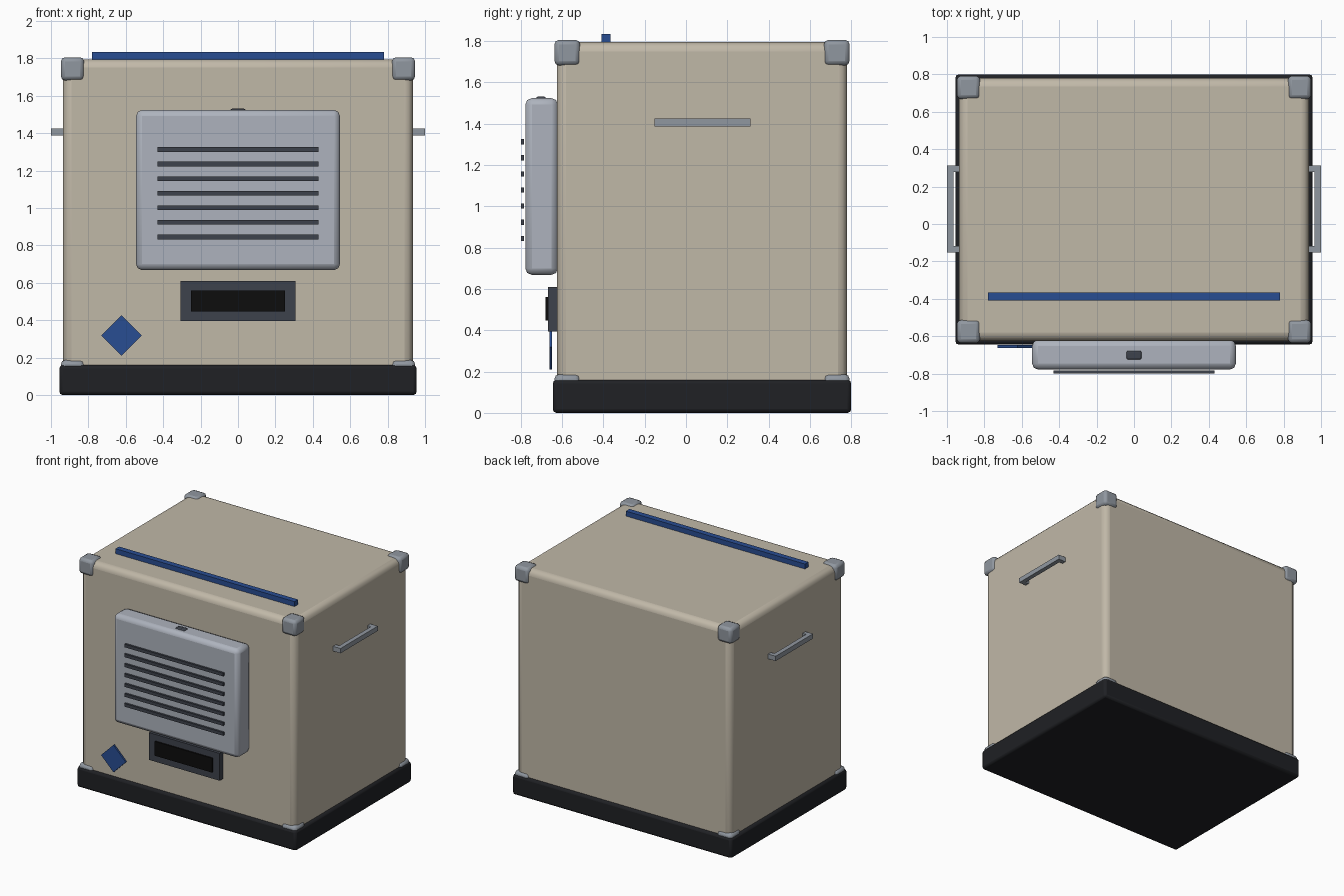
import bpy
from math import radians

if "Cube" in bpy.data.objects:
    bpy.data.objects.remove(bpy.data.objects["Cube"])


def material(name, rgb):
    m = bpy.data.materials.new(name)
    m.diffuse_color = (*rgb, 1)
    m.use_nodes = True
    m.node_tree.nodes["Principled BSDF"].inputs["Base Color"].default_value = m.diffuse_color
    return m


TAN = material("tan_shell", (0.53, 0.48, 0.39))
LIGHT = material("light_grey", (0.42, 0.45, 0.51))
STEEL = material("steel", (0.28, 0.31, 0.35))
SLATE = material("slate", (0.048, 0.055, 0.072))
RUBBER = material("rubber", (0.014, 0.015, 0.018))
BLACK = material("black", (0.004, 0.004, 0.004))
BLUE = material("blue", (0.022, 0.075, 0.29))


def box(name, x, y, z, mat, bevel=0, segments=1):
    """Box from (min, max) ranges, with an optional bevel."""
    bpy.ops.mesh.primitive_cube_add(size=1, location=[(a + b) / 2 for a, b in (x, y, z)])
    ob = bpy.context.object
    ob.name = name
    ob.scale = [b - a for a, b in (x, y, z)]
    bpy.ops.object.transform_apply(location=False, rotation=False, scale=True)
    ob.data.materials.append(mat)
    if bevel:
        mod = ob.modifiers.new("bevel", 'BEVEL')
        mod.width = bevel
        mod.segments = segments
        bpy.ops.object.shade_smooth_by_angle(angle=radians(35))
    return ob


# Shell and plinth
box("body", (-0.935, 0.935), (-0.625, 0.78), (0.1, 1.795), TAN, 0.045, 3)
box("base", (-0.955, 0.955), (-0.645, 0.8), (0, 0.16), RUBBER, 0.018, 2)

# Corner protectors
for sx in (-1, 1):
    for cy in (-0.575, 0.73):
        for cz, level in ((0.125, "lower"), (1.744, "upper")):
            cx = sx * 0.885
            box(f"{level}_corner", (cx - 0.062, cx + 0.062), (cy - 0.062, cy + 0.062),
                (cz - 0.062, cz + 0.062), STEEL, 0.022, 2)

# Front vent panel with slats and top catch
box("vent_panel", (-0.545, 0.545), (-0.778, -0.62), (0.668, 1.524), LIGHT, 0.032, 2)
for i in range(7):
    z = 0.845 + i * 0.078
    box("vent_slat", (-0.43, 0.43), (-0.8, -0.784), (z - 0.0125, z + 0.0125), SLATE)
box("panel_catch", (-0.04, 0.04), (-0.725, -0.678), (1.49, 1.531), SLATE, 0.008, 2)

# Display below the vent
box("display_frame", (-0.308, 0.308), (-0.668, -0.62), (0.395, 0.61), SLATE)
box("display_screen", (-0.25, 0.25), (-0.68, -0.66), (0.448, 0.56), BLACK)

# Blue diamond plate and roof strip
diamond = box("diamond_plate", (-0.699, -0.547), (-0.662, -0.648), (0.242, 0.394), BLUE)
diamond.rotation_euler.y = radians(45)
box("roof_strip", (-0.78, 0.78), (-0.41, -0.366), (1.793, 1.834), BLUE)

# Side handles
for s in (-1, 1):
    def span(a, b):
        return tuple(sorted((s * a, s * b)))
    box("handle_grip", span(0.965, 1.0), (-0.152, 0.312), (1.387, 1.425), STEEL)
    for y in (-0.152, 0.277):
        box("handle_post", span(0.925, 0.97), (y, y + 0.035), (1.387, 1.425), STEEL)
